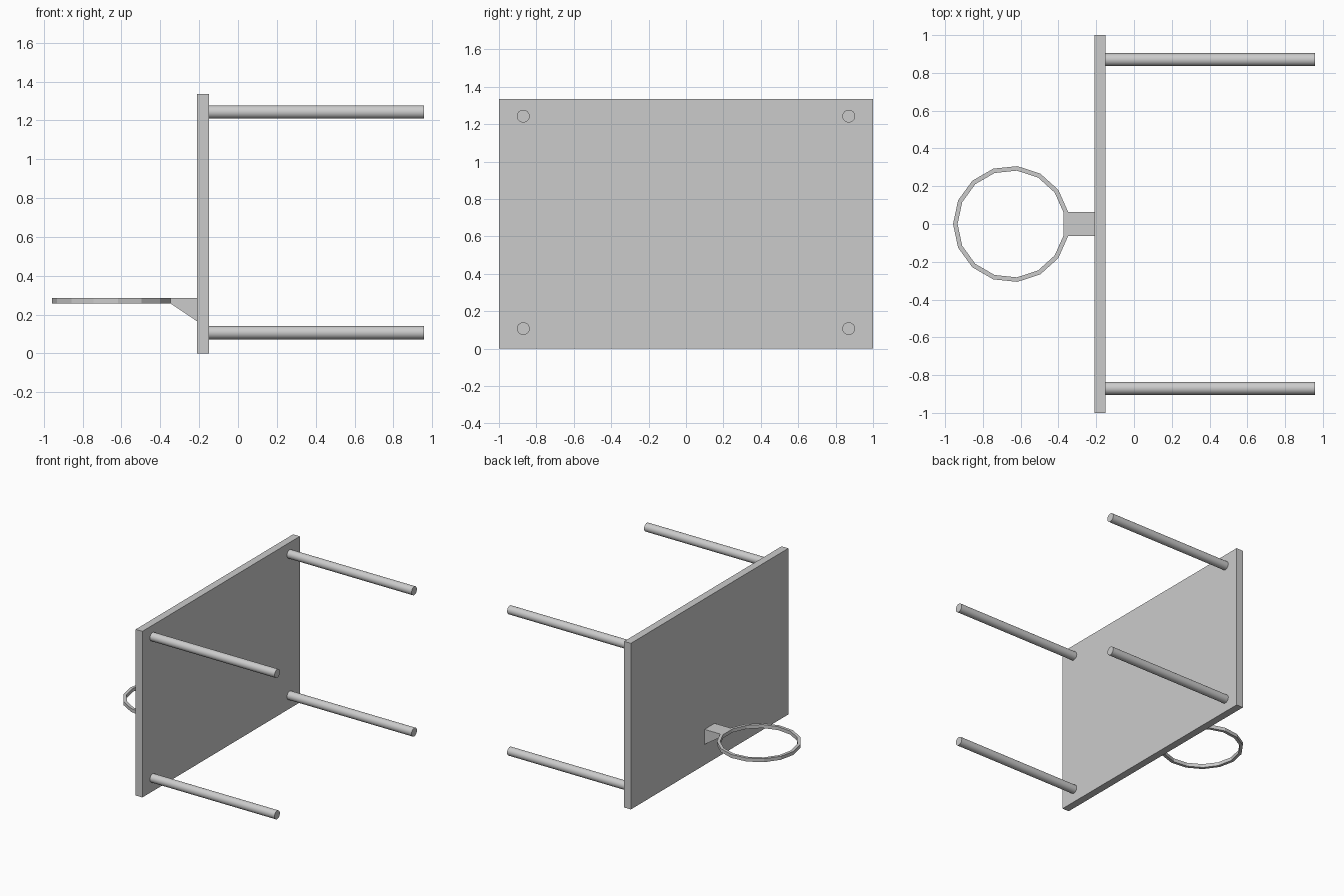
import bpy, bmesh
from math import cos, sin, pi

if "Cube" in bpy.data.objects:
    bpy.data.objects.remove(bpy.data.objects["Cube"])

BOARD_X0, BOARD_X1, HEIGHT = -0.21, -0.15, 1.335
RING_X, R_OUT, R_IN, SIDES = -0.65, 0.308, 0.284, 15
Z0, Z1 = 0.258, 0.286


def finish(name, bm):
    bmesh.ops.recalc_face_normals(bm, faces=bm.faces)
    mesh = bpy.data.meshes.new(name)
    bm.to_mesh(mesh)
    bm.free()
    obj = bpy.data.objects.new(name, mesh)
    bpy.context.collection.objects.link(obj)
    return obj


# Backboard
bm = bmesh.new()
bmesh.ops.create_cube(bm, size=1)
bmesh.ops.scale(bm, vec=(BOARD_X1 - BOARD_X0, 2, HEIGHT), verts=bm.verts)
bmesh.ops.translate(bm, vec=((BOARD_X0 + BOARD_X1) / 2, 0, HEIGHT / 2), verts=bm.verts)
finish("backboard", bm)

# Four mounting rods behind the board
for row, z in (("lower", 0.107), ("upper", 1.243)):
    for side, y in (("front", -0.87), ("back", 0.87)):
        length = 0.958 - BOARD_X1
        bpy.ops.mesh.primitive_cylinder_add(
            vertices=32, radius=0.034, depth=length,
            location=(BOARD_X1 + length / 2, y, z), rotation=(0, pi / 2, 0))
        bpy.context.object.name = f"{row}_{side}_rod"
        bpy.ops.object.shade_smooth_by_angle()

# Low-poly hoop: rectangular section swept round, one corner pointing to -x
bm = bmesh.new()
rings = []
for i in range(SIDES):
    a = pi + 2 * pi * i / SIDES
    rings.append([bm.verts.new((RING_X + r * cos(a), r * sin(a), z))
                  for r, z in ((R_OUT, Z0), (R_OUT, Z1), (R_IN, Z1), (R_IN, Z0))])
for i, ring in enumerate(rings):
    nxt = rings[(i + 1) % SIDES]
    for j in range(4):
        k = (j + 1) % 4
        bm.faces.new((ring[j], ring[k], nxt[k], nxt[j]))
finish("hoop", bm)

# Tapered bracket between hoop and board
half = R_OUT * sin(pi / SIDES)
x_hoop = RING_X + R_OUT * cos(pi / SIDES)
profile = [(x_hoop, Z0), (x_hoop, Z1), (BOARD_X0, Z1), (BOARD_X0, 0.165)]
bm = bmesh.new()
face = bm.faces.new([bm.verts.new((x, -half, z)) for x, z in profile])
ext = bmesh.ops.extrude_face_region(bm, geom=[face], use_keep_orig=True)
bmesh.ops.translate(bm, vec=(0, 2 * half, 0),
                    verts=[v for v in ext["geom"] if isinstance(v, bmesh.types.BMVert)])
finish("hoop_bracket", bm)
